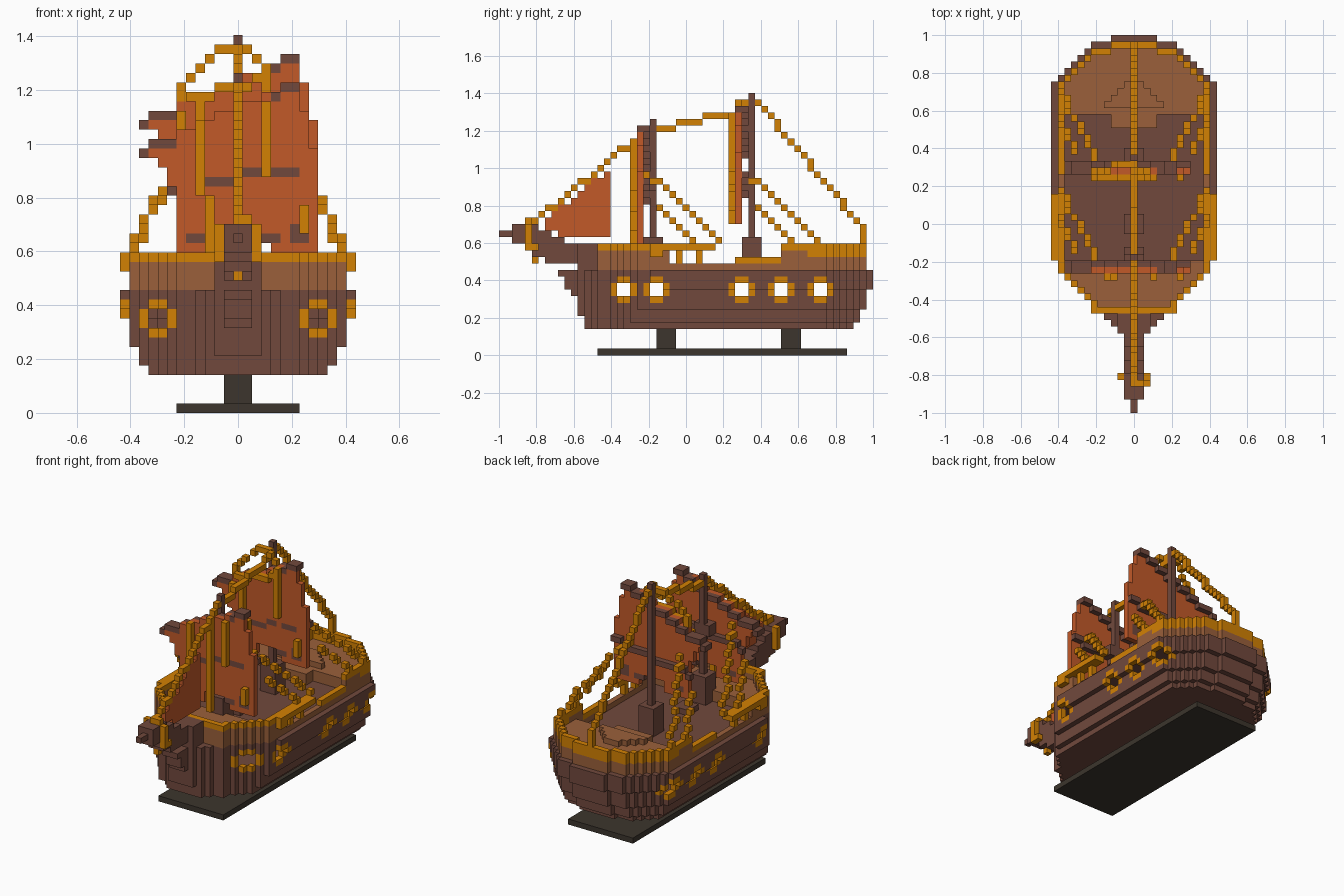
import bpy

if "Cube" in bpy.data.objects:
    bpy.data.objects.remove(bpy.data.objects["Cube"])

V = 2 / 57                      # voxel size; ship is 57 voxels long
vox = {}                        # (i, j, k) -> part name, i = x, j = y, k = z

MATS = {
    "dark_wood": (0.165, 0.066, 0.046, 1), "light_wood": (0.325, 0.117, 0.043, 1),
    "sail_cloth": (0.54, 0.1, 0.022, 1), "gold_rope": (0.65, 0.22, 0.001, 1),
    "stand_black": (0.045, 0.036, 0.026, 1)}
PARTS = {
    "stand": "stand_black", "hull": "dark_wood", "bulwark": "light_wood",
    "raised_decks": "light_wood", "bowsprit": "dark_wood", "masts": "dark_wood",
    "yards": "dark_wood", "sails": "sail_cloth", "rails": "gold_rope",
    "portholes": "gold_rope", "rigging": "gold_rope"}


def put(part, i, j, k, keep=False):
    if not (keep and (i, j, k) in vox):
        vox[(i, j, k)] = part


def box(part, i0, i1, j0, j1, k0, k1):
    """Fill an inclusive range of voxels."""
    for i in range(i0, i1 + 1):
        for j in range(j0, j1 + 1):
            for k in range(k0, k1 + 1):
                put(part, i, j, k)


def line(part, *pts):
    """Draw a voxel polyline, never overwriting other parts."""
    for a, b in zip(pts, pts[1:]):
        n = max(abs(q - p) for p, q in zip(a, b))
        for s in range(n + 1):
            put(part, *(round(p + (q - p) * s / n) for p, q in zip(a, b)), keep=True)


# --- hull outline: half width (in voxels) along the length, -1 = outside
def bow(j):
    if j < 9:
        return -1
    if j < 17:
        return {12: 2, 13: 3, 14: 4, 15: 6, 16: 6}.get(j, 1)
    return min(j - 10, 11 if j < 23 else 12)


def stern(j):
    return 12 if j < 50 else {50: 11, 51: 10, 52: 9, 53: 8, 54: 7, 55: 6, 56: 3}.get(j, -1)


LAYERS = {4: (9, 13, 53), 5: (10, 13, 54), 6: (10, 12, 54), 7: (11, 12, 55), 8: (11, 12, 55),
          9: (11, 11, 55), 10: (12, 10, 56), 11: (12, 10, 56), 12: (12, 9, 56)}


def width(j, k):
    if k not in LAYERS:
        return -1
    w, j0, j1 = LAYERS[k]
    if not j0 <= j <= j1:
        return -1
    return min(w, bow(j), stern(j + 56 - j1))


def top_width(j):
    return -1 if j < 15 else min(11, bow(j), stern(j + 1))


# --- stand
box("stand", -6, 6, 15, 52, 0, 0)
for j in (24, 43):
    box("stand", -1, 1, j, j + 2, 1, 3)

# --- hull shell (its top layer is the main deck)
solid = {(i, j, k) for k in LAYERS for j in range(57)
         for i in range(-width(j, k), width(j, k) + 1)}
STEPS = ((1, 0, 0), (-1, 0, 0), (0, 1, 0), (0, -1, 0), (0, 0, 1), (0, 0, -1))
for c in solid:
    if any(tuple(p + q for p, q in zip(c, d)) not in solid for d in STEPS):
        put("hull", *c)

# --- portholes: open square holes with gold rings set flush in the planking
for j0 in (17, 22, 35, 41, 47):
    for dj in range(4):
        for dk in range(4):
            j, k = j0 + dj, 8 + dk
            if dj in (1, 2) and dk in (1, 2):
                for i in range(-12, 13):
                    vox.pop((i, j, k), None)
            elif not (dj in (0, 3) and dk in (0, 3)):
                for s in (-1, 1):
                    put("portholes", s * width(j, k), j, k)

# --- raised bow and stern decks
for j in [*range(15, 23), *range(45, 56)]:
    for i in range(-top_width(j), top_width(j) + 1):
        put("raised_decks", i, j, 13)
        put("raised_decks", i, j, 14)
box("raised_decks", -3, 3, 43, 45, 13, 14)
for n in range(4):
    box("raised_decks", n - 4, 4 - n, 46 + n, 46 + n, 15, 15)

# --- bulwark and gold rail follow the top outline
outline = {(i, j) for j in range(15, 56) for i in range(-top_width(j), top_width(j) + 1)}
for i, j in outline:
    if all((i + a, j + b) in outline for a, b, _ in STEPS[:4]):
        continue
    aft, fore = j >= 43, j < 26
    put("bulwark", i, j, 13)
    if aft or fore:
        put("bulwark", i, j, 14)
        put("rails" if aft and j > 46 else "bulwark", i, j, 15)
    elif j < 33 and j % 3 == 0:
        put("rails", i, j, 14)
        put("rails", i, j, 15)
    if aft or j < 33:
        put("rails", i, j, 16)
for s in (-1, 1):
    for j in range(23, 33):
        put("rails", s * 12, j, 16)
    for j in range(36, 43):
        put("rails", s * 11, j, 14)
    box("rails", s * 12, s * 12, 23, 24, 15, 15)
box("rails", 0, 0, 55, 55, 17, 19)

# --- stem block and stepped bowsprit
box("bowsprit", -2, 2, 12, 14, 13, 16)
for j0, j1, k0 in ((10, 14, 14), (7, 11, 14), (5, 9, 15), (4, 7, 16), (2, 5, 17)):
    box("bowsprit", -1, 1, j0, j1, k0, k0 + 2)
box("bowsprit", 0, 0, 0, 2, 18, 18)
box("bowsprit", 0, 0, 3, 5, 19, 19)

# --- rope lashing around the bowsprit
for s in (-2, 2):
    box("rigging", s, s, 4 if s > 0 else 5, 4 if s > 0 else 5, 16, 18)
line("rigging", (-2, 5, 16), (0, 5, 14), (2, 5, 16))
line("rigging", (-2, 5, 19), (-1, 5, 19))
line("rigging", (0, 4, 20), (1, 4, 20), (2, 4, 19))

# --- masts, bases and deck hatch
box("masts", 0, 0, 38, 38, 13, 39)
box("masts", -1, 1, 37, 39, 13, 17)
box("masts", 0, 0, 23, 23, 13, 35)
box("masts", -1, 1, 22, 24, 13, 17)
box("masts", -1, 1, 22, 23, 25, 26)
box("masts", -1, 1, 27, 29, 13, 13)

# --- square sails with tilted yards, gold ropes and shrouds, once per mast
for m, d in ((38, 3), (23, 0)):
    top = lambda i: round(31.4 + 0.42 * i) + d
    mid = lambda i: round(24.5 + 0.15 * i) + (1 if d else 0)
    for i in range(-10, 7):
        put("yards", i, m - 1, top(i))
        if i < -6 or i > 3:
            put("yards", i, m - 2, top(i))
    for i in range(-7, 9):
        put("yards", i, m - 1, mid(i))
        if i in (-3, -2, -1, 0, 1, 2, 4, 5, 6):
            put("yards", i, m - 2, mid(i))
    for i in range(-9, 9):
        for k in range(17 + d, 38):
            left = -9 + (27 + d - k) * 0.6 if k > mid(i) else -6
            roof = top(min(i, 6)) - 3 * (i > 6) - 4 * (i > 7)
            belly = 17 + d + (2 if abs(i - 1) < 3 else 0)
            if i >= left and belly <= k <= roof:
                put("sails", i, m - 2, k, keep=True)
    for i in (-5, 3, 6):
        box("yards", i, i + 1, m - 2, m - 2, 18 + d, 18 + d + (i > 5))
    for i, k0, k1 in ((-4, 23, 30), (-3, 17, 22), (3, 25, 32), (7, 19, 21)):
        box("rigging", i, i, m - 3, m - 3, k0 + d, k1 + d)
    for s in (-1, 1):
        line("rigging", (s * 5, m - 1, 27), (s * 6, m + 1, 26), (s * 8, m + 4, 23),
             (s * 11, m + 10, 17))
        line("rigging", (s * 9, m + 1, 22), (s * 11, m + 6, 17))
line("rigging", (-5, 35, 33), (0, 35, 34), (3, 35, 35))

# --- triangular jib
for j in range(7, 17):
    for k in range(18 if j > 8 else 19, round(20 + (j - 7) * 0.8) + 1):
        put("sails", 0, j, k, keep=True)

# --- stays running fore and aft, and yard lifts
line("rigging", (0, 5, 20), (0, 21, 33), (0, 22, 34))
line("rigging", (0, 24, 34), (0, 29, 35), (0, 33, 36), (0, 37, 37))
line("rigging", (0, 39, 38), (0, 55, 19))
line("rigging", (0, 37, 38), (-2, 37, 38), (-6, 36, 34), (-6, 35, 30))
line("rigging", (0, 37, 38), (1, 36, 38), (3, 35, 36))
line("rigging", (0, 20, 16), (0, 20, 32))

# --- turn the voxels of each part into one mesh, keeping only exposed faces
mats = {}
for name, col in MATS.items():
    mats[name] = bpy.data.materials.new(name)
    mats[name].diffuse_color = col

for part, mat in PARTS.items():
    verts, faces = {}, []
    for c, p in vox.items():
        if p != part:
            continue
        for d in STEPS:
            if tuple(a + b for a, b in zip(c, d)) in vox:
                continue
            ax = next(n for n in range(3) if d[n])
            u, w = (ax + 1) % 3, (ax + 2) % 3
            face = []
            for a, b in ((0, 0), (1, 0), (1, 1), (0, 1)):
                q = list(c)
                q[ax] += d[ax] > 0
                q[u] += a
                q[w] += b
                face.append(verts.setdefault(tuple(q), len(verts)))
            faces.append(face if d[ax] > 0 else face[::-1])
    mesh = bpy.data.meshes.new(part)
    mesh.from_pydata([((i - 0.5) * V, j * V - 1, k * V) for i, j, k in verts], [], faces)
    mesh.materials.append(mats[mat])
    bpy.context.collection.objects.link(bpy.data.objects.new(part, mesh))

for m in bpy.data.materials:
    if m.users and not m.is_grease_pencil:
        m.use_nodes = True
        m.node_tree.nodes["Principled BSDF"].inputs["Base Color"].default_value = m.diffuse_color
